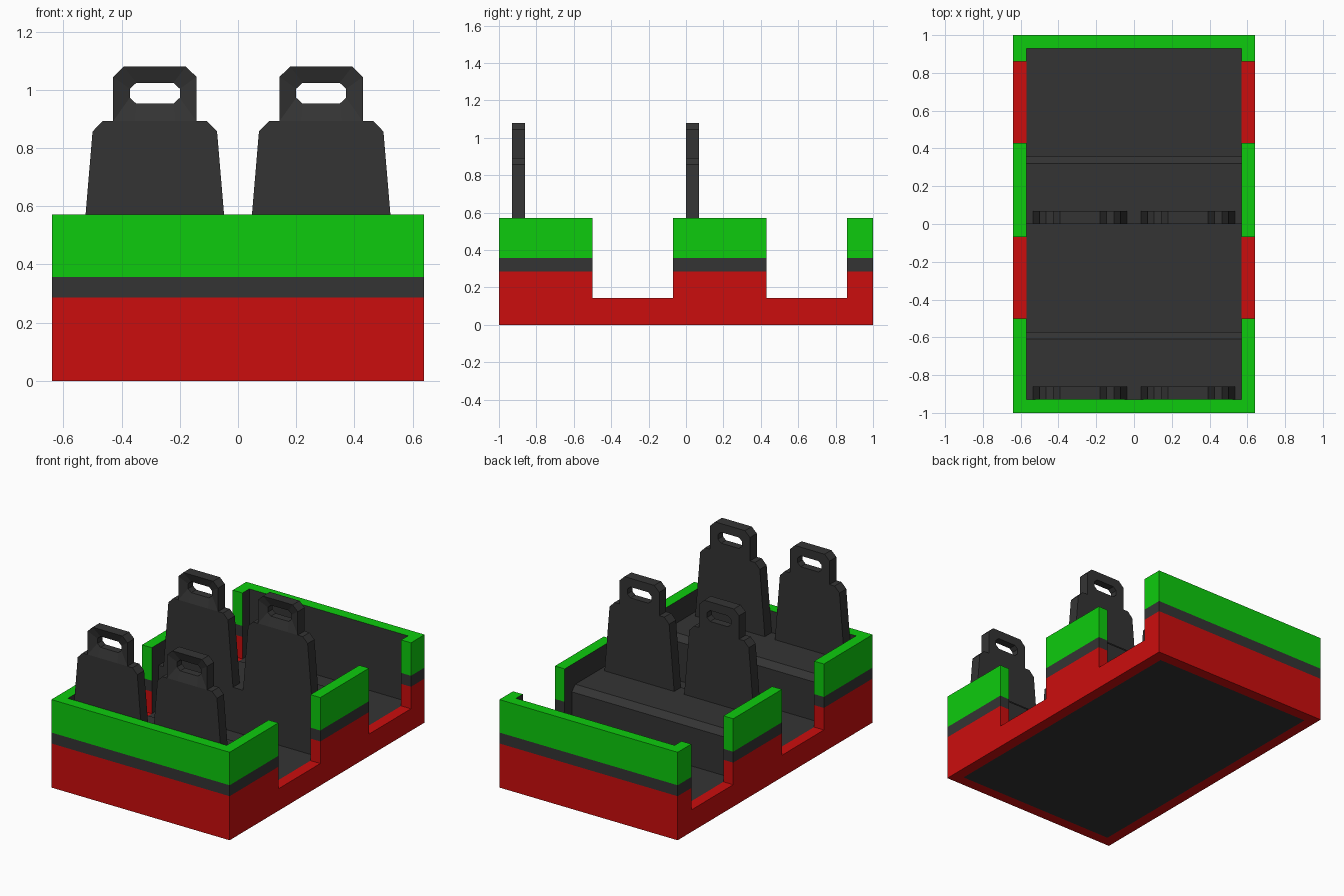
import bpy
import bmesh

cube = bpy.data.objects.get("Cube")
if cube:
    bpy.data.objects.remove(cube, do_unlink=True)


def material(name, rgb):
    mat = bpy.data.materials.new(name)
    mat.use_nodes = True
    mat.diffuse_color = (*rgb, 1)
    mat.node_tree.nodes["Principled BSDF"].inputs["Base Color"].default_value = (*rgb, 1)
    return mat


DARK = material("dark grey", (0.034, 0.034, 0.034))
RED = material("red", (0.6, 0.004, 0.004))
GREEN = material("green", (0.004, 0.6, 0.004))


def finish(bm, name, mats):
    mesh = bpy.data.meshes.new(name)
    bm.to_mesh(mesh)
    bm.free()
    for mat in mats:
        mesh.materials.append(mat)
    obj = bpy.data.objects.new(name, mesh)
    bpy.context.collection.objects.link(obj)
    return obj


def prism(name, outline, place, start, end):
    """Extrude an outline; place(u, v, depth) gives each 3D point."""
    bm = bmesh.new()
    near, far = [[bm.verts.new(place(u, v, d)) for u, v in outline] for d in (start, end)]
    bm.faces.new(near)
    bm.faces.new(far)
    for i in range(len(outline)):
        j = (i + 1) % len(outline)
        bm.faces.new((near[i], near[j], far[j], far[i]))
    bmesh.ops.recalc_face_normals(bm, faces=bm.faces)
    return finish(bm, name, [DARK])


def mirrored(points):
    return points + [(-x, z) for x, z in reversed(points)]


# Open body: hollow tub with door gaps, built from the outer skin of grid cells
WALL_X, WALL_Y, SILL, BAND_LOW, BAND_HIGH = 0.57, 0.93, 0.143, 0.286, 0.357
XS = [-0.64, -WALL_X, WALL_X, 0.64]
YS = [-1, -WALL_Y, -0.5, -0.07, 0.43, 0.86, WALL_Y, 1]
ZS = [0, SILL, BAND_LOW, BAND_HIGH, 0.571]
DOORS = (2, 4)


def solid(cell):
    i, j, k = cell
    if not (0 <= i < len(XS) - 1 and 0 <= j < len(YS) - 1 and 0 <= k < len(ZS) - 1):
        return False
    end_wall = j in (0, len(YS) - 2)
    side_wall = i != 1 and j not in DOORS
    return k == 0 or end_wall or side_wall


def body_colour(face):
    c, n = face.calc_center_median(), face.normal
    inside = abs(c.x) < WALL_X + 0.001 and abs(c.y) < WALL_Y + 0.001
    facing_in = c.x * n.x + c.y * n.y < -0.01
    if inside and (abs(n.z) > 0.5 or facing_in):
        return 0
    if c.z < BAND_LOW:
        return 1
    return 0 if c.z < BAND_HIGH else 2


def build_body():
    bm = bmesh.new()
    grid = (XS, YS, ZS)
    for i in range(len(XS) - 1):
        for j in range(len(YS) - 1):
            for k in range(len(ZS) - 1):
                cell = (i, j, k)
                if not solid(cell):
                    continue
                for axis in range(3):
                    for step in (0, 1):
                        beside = list(cell)
                        beside[axis] += 2 * step - 1
                        if solid(beside):
                            continue
                        a, b = (axis + 1) % 3, (axis + 2) % 3
                        corners = []
                        for da, db in ((0, 0), (1, 0), (1, 1), (0, 1)):
                            index = list(cell)
                            index[axis] += step
                            index[a] += da
                            index[b] += db
                            corners.append(bm.verts.new([g[n] for g, n in zip(grid, index)]))
                        bm.faces.new(corners if step else corners[::-1])
    bmesh.ops.remove_doubles(bm, verts=bm.verts, dist=0.0001)
    bm.normal_update()
    for face in bm.faces:
        face.material_index = body_colour(face)
    bmesh.ops.dissolve_limit(bm, angle_limit=0.01, verts=bm.verts, edges=bm.edges,
                             delimit={"MATERIAL"})
    finish(bm, "body", [DARK, RED, GREEN])


build_body()

# Bench and seat measurements
BENCH_TOP, THICK = 0.43, 0.07
BACK = mirrored([(0.25, BENCH_TOP), (0.214, 0.857), (0.179, 0.893)])
REST_OUTER = mirrored([(0.07, 0.893), (0.143, 0.893), (0.143, 1.045), (0.107, 1.08)])
REST_HOLE = mirrored([(0.064, 0.953), (0.086, 0.973), (0.086, 1.004), (0.064, 1.024)])


def headrest(name, x, y):
    """Ring with a handle hole; its front slopes inward to the hole."""
    bm = bmesh.new()
    loops = [[bm.verts.new((x + u, y + d, v)) for u, v in outline]
             for outline, d in ((REST_OUTER, 0), (REST_HOLE, 0.02),
                                (REST_HOLE, THICK), (REST_OUTER, THICK))]
    for a, b in zip(loops, loops[1:] + loops[:1]):
        for i in range(len(a)):
            j = (i + 1) % len(a)
            bm.faces.new((a[i], a[j], b[j], b[i]))
    bmesh.ops.recalc_face_normals(bm, faces=bm.faces)
    finish(bm, name, [DARK])


# Two rows, each a chamfered bench with a pair of seat backs and headrests
for row, y in (("front", -WALL_Y), ("rear", 0)):
    profile = [(y, SILL), (y + 0.357, SILL), (y + 0.357, BENCH_TOP - 0.036),
               (y + 0.321, BENCH_TOP), (y, BENCH_TOP)]
    prism(row + "_bench", profile, lambda u, v, d: (d, u, v), -WALL_X, WALL_X)
    for side, x in (("left", 0.286), ("right", -0.286)):
        prism(f"{row}_{side}_seat_back", BACK,
              lambda u, v, d: (x + u, d, v), y, y + THICK)
        headrest(f"{row}_{side}_headrest", x, y)
